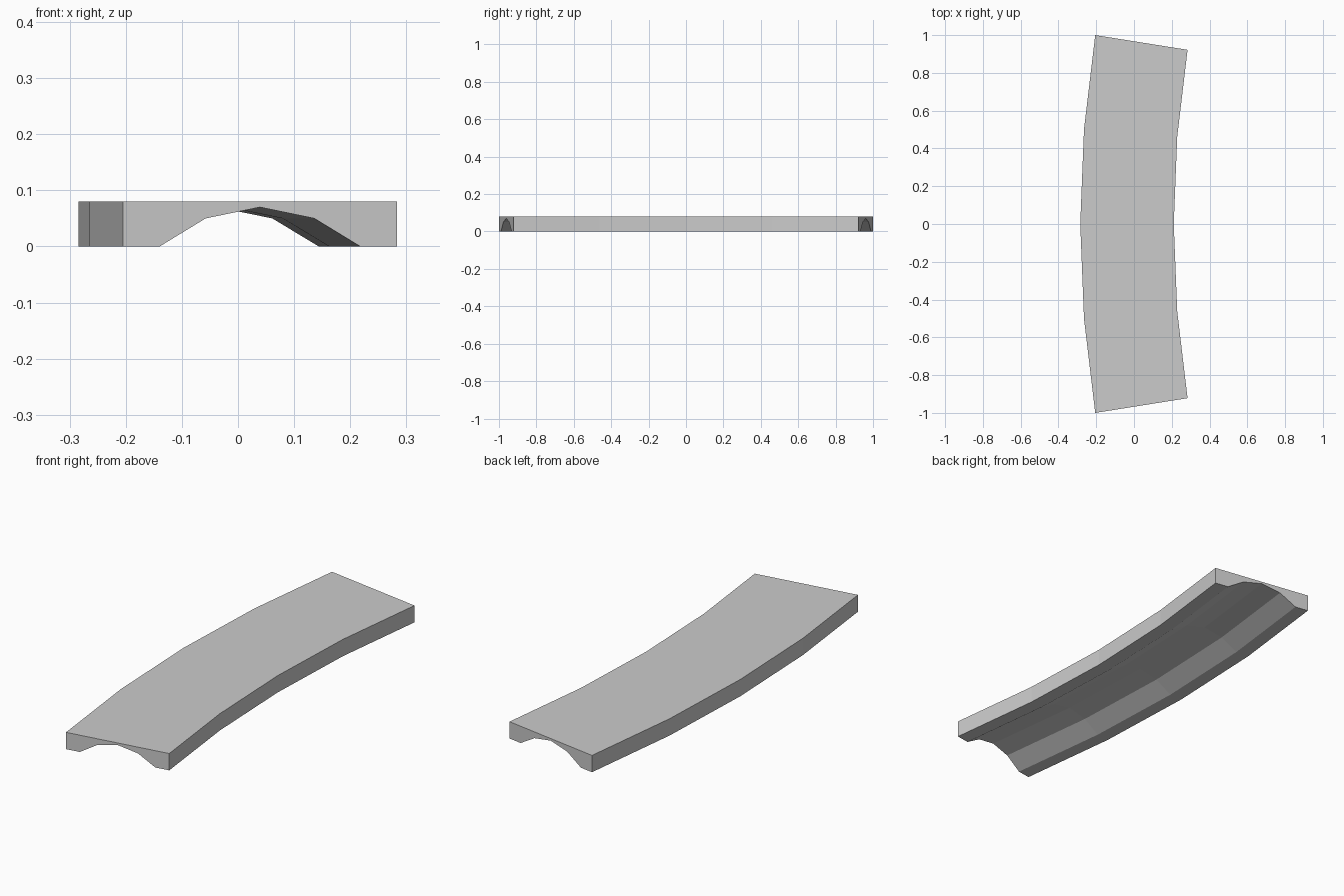
import bpy, bmesh, math

if "Cube" in bpy.data.objects:
    bpy.data.objects.remove(bpy.data.objects["Cube"])

ANGLE = math.radians(9.06)   # half sweep of the bend
R_OUT = 1 / math.sin(ANGLE)  # outer radius so the length is 2
WIDTH, HEIGHT, SEGS = 0.495, 0.08, 4
R_MID = R_OUT - WIDTH / 2
CX = -0.2845 + R_OUT         # bend centre

# Cross-section: flat top, arched channel underneath (offset across, height)
half = [(WIDTH / 2, HEIGHT), (WIDTH / 2, 0), (0.181, 0), (0.098, 0.05)]
profile = half + [(0, 0.07)] + [(-u, z) for u, z in reversed(half)]
n = len(profile)

# Sweep the section along the arc
bm = bmesh.new()
rings = []
for i in range(SEGS + 1):
    a = ANGLE * (2 * i / SEGS - 1)
    rings.append([bm.verts.new((CX - (R_MID - u) * math.cos(a),
                                (R_MID - u) * math.sin(a), z))
                  for u, z in profile])
for a, b in zip(rings, rings[1:]):
    for k in range(n):
        m = (k + 1) % n
        bm.faces.new((a[k], a[m], b[m], b[k]))

# End caps
bm.faces.new(rings[0])
bm.faces.new(rings[-1])
bmesh.ops.recalc_face_normals(bm, faces=bm.faces)
bmesh.ops.triangulate(bm, faces=[f for f in bm.faces if len(f.verts) > 4])

mesh = bpy.data.meshes.new("curved_channel_slab")
bm.to_mesh(mesh)
bm.free()
slab = bpy.data.objects.new("curved_channel_slab", mesh)
bpy.context.collection.objects.link(slab)
